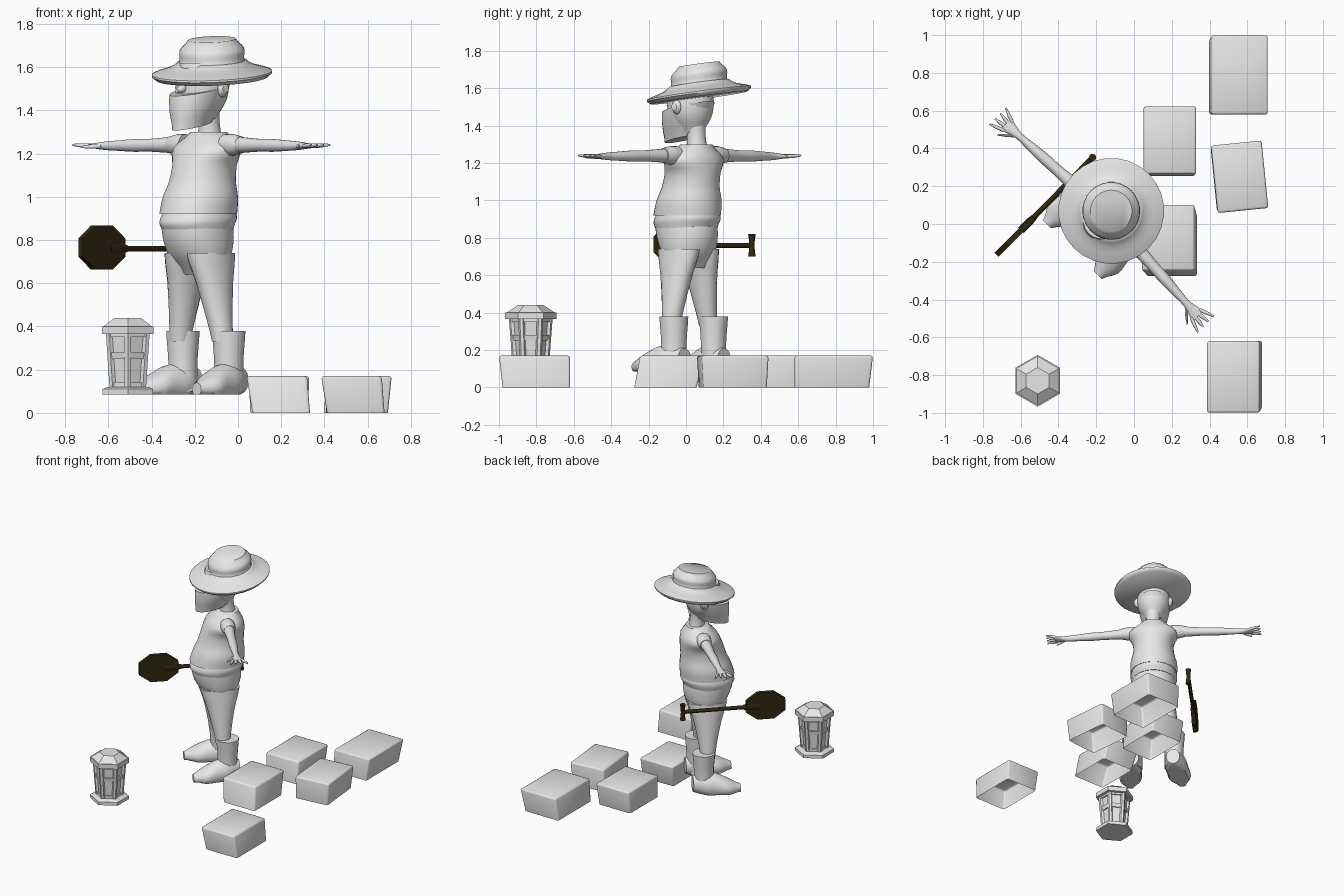
import bpy, bmesh
from math import sin, cos, pi, radians
from mathutils import Matrix, Vector

if "Cube" in bpy.data.objects:
    bpy.data.objects.remove(bpy.data.objects["Cube"], do_unlink=True)


def material(name, colour):
    mat = bpy.data.materials.new(name)
    mat.use_nodes = True
    mat.diffuse_color = (*colour, 1)
    shader = mat.node_tree.nodes["Principled BSDF"]
    shader.inputs["Base Color"].default_value = (*colour, 1)
    return mat


GREY = material("pale grey", (.8, .8, .8))
BROWN = material("dark brown", (.03, .02, .005))

# The figure is modelled facing -y, then turned an eighth of a circle
FIGURE = Matrix.Translation((-.17, .02, 0)) @ Matrix.Rotation(-pi / 4, 4, 'Z')
LANTERN = Matrix.Translation((-.51, -.83, 0))
GROUND = Matrix.Identity(4)


def finish(name, bm, place, mat, angle):
    """Turn the bmesh into a placed, coloured object; angle limits the smoothing."""
    bmesh.ops.recalc_face_normals(bm, faces=bm.faces)
    mesh = bpy.data.meshes.new(name)
    bm.to_mesh(mesh)
    bm.free()
    mesh.transform(place)
    mesh.materials.append(mat)
    obj = bpy.data.objects.new(name, mesh)
    bpy.context.collection.objects.link(obj)
    if angle:
        bpy.ops.object.select_all(action='DESELECT')
        obj.select_set(True)
        bpy.context.view_layer.objects.active = obj
        bpy.ops.object.shade_smooth_by_angle(angle=radians(angle))


def sample(values, fraction):
    """Read a smooth curve through evenly spaced values."""
    last = len(values) - 1
    place = fraction * last
    i = min(int(place), last - 1)
    t = place - i
    a, b, c, d = (values[min(max(k, 0), last)] for k in range(i - 1, i + 3))
    return b + t / 2 * (c - a + t * (2 * a - 5 * b + 4 * c - d + t * (3 * (b - c) + d - a)))


def tube(name, start, end, wide, deep=None, axis='Z', sides=20, steps=3, mirror=1,
         place=FIGURE, mat=GREY, angle=50, phase=0, lean=(0, 0), floor=0):
    """Skin ellipses from start to end; wide and deep list the radii on the way."""
    deep = deep or wide
    start, end = Vector(start), Vector(end)
    count = steps * (len(wide) - 1)
    bm = bmesh.new()
    loops = []
    for k in range(count + 1):
        f = k / count
        centre = start.lerp(end, f)
        a, b = sample(wide, f), sample(deep, f)
        loop = []
        for i in range(sides):
            turn = phase + 2 * pi * i / sides
            u, v = a * cos(turn), b * sin(turn)
            offset = {'X': (0, u, v), 'Y': (u, 0, v), 'Z': (u, v, 0)}[axis]
            p = centre + Vector(offset)
            p.z = max(p.z + lean[0] * p.x + lean[1] * p.y, floor)
            p.x *= mirror
            loop.append(bm.verts.new(p))
        loops.append(loop)
    for low, high in zip(loops, loops[1:]):
        for i in range(sides):
            bm.faces.new((low[i - 1], low[i], high[i], high[i - 1]))
    bm.faces.new(loops[0])
    bm.faces.new(loops[-1])
    finish(name, bm, place, mat, angle)


# Torso, waistband and hips
tube("shirt", (0, -.02, .92), (0, .05, 1.3), sides=28,
     wide=(.17, .17, .15, .15, .18, .09), deep=(.19, .18, .16, .15, .13, .08))
tube("neckline", (0, .05, 1.26), (0, .055, 1.3), wide=(.11, .1, .07), deep=(.09, .08, .06))
tube("waistband", (0, -.02, .85), (0, -.02, .94), wide=(.16, .17, .16),
     deep=(.17, .19, .17), sides=28, lean=(0, .08))
tube("hips", (0, 0, .64), (0, -.03, .9), wide=(.11, .15, .16, .16),
     deep=(.08, .14, .17, .17), sides=28)

# Head, face cloth and hat
tube("neck", (0, .06, 1.24), (0, .04, 1.45), wide=(.06, .05, .06))
tube("head", (0, 0, 1.36), (0, .01, 1.62), wide=(.06, .11, .12, .1), deep=(.08, .12, .13, .11))
tube("nose", (0, -.16, 1.49), (0, -.1, 1.51), wide=(.01, .02, .02), axis='Y', sides=10)
tube("face_cloth", (0, -.06, 1.34), (0, -.01, 1.5), wide=(.07, .1, .12),
     deep=(.11, .14, .16), sides=24, lean=(0, .2))
TILT = (-.07, .12)
tube("hat_brim", (0, .07, 1.54), (0, .07, 1.62), wide=(.26, .28, .2, .16), sides=28, lean=TILT)
tube("hat_crown", (0, .07, 1.58), (0, .07, 1.72), wide=(.17, .15, .15, .11), sides=28, lean=TILT)

for mirror, label in ((1, "left"), (-1, "right")):
    # Ear, sleeve edge, arm and hand
    tube(label + "_ear", (.1, .02, 1.5), (.14, .02, 1.5), wide=(.02, .03, .02),
         deep=(.03, .04, .02), axis='X', sides=12, mirror=mirror)
    tube(label + "_sleeve_edge", (.13, .03, 1.24), (.23, .03, 1.24), wide=(.05, .05, .04),
         axis='X', mirror=mirror)
    tube(label + "_arm", (.18, .03, 1.24), (.72, 0, 1.235), axis='X', sides=14, mirror=mirror,
         wide=(.04, .035, .03, .03, .025, .02, .04), deep=(.04, .035, .03, .03, .025, .02, .01))
    for finger in range(4):
        spread = (finger - 1.5) / 50
        tube(f"{label}_finger_{finger + 1}", (.7, spread, 1.235), (.78, 2 * spread, 1.24),
             wide=(.01, .01, .005), axis='X', sides=8, mirror=mirror)
    tube(label + "_thumb", (.64, -.01, 1.235), (.71, -.07, 1.23), wide=(.01, .01, .005),
         axis='X', sides=8, mirror=mirror)

    # Trouser leg and boot
    tube(label + "_trouser_leg", (.14, 0, .33), (.07, -.01, .74), wide=(.05, .06, .07, .08),
         deep=(.05, .07, .1, .14), mirror=mirror)
    tube(label + "_boot_shaft", (.15, .03, .1), (.15, .03, .38), wide=(.07, .07, .08),
         sides=12, angle=35, mirror=mirror)
    tube(label + "_boot_foot", (.15, .11, .15), (.19, -.22, .11), wide=(.05, .08, .08, .08, .03),
         deep=(.06, .09, .09, .06, .03), axis='Y', mirror=mirror, floor=.085)

# Shovel: eight-sided blade, socket, shaft and cross grip
BLADE_SIDE = dict(axis='X', sides=8, phase=pi / 8, steps=1, angle=0)
tube("shovel_blade", (-.28, -.385, .765), (-.25, -.385, .765), wide=(.15, .15),
     deep=(.11, .11), mat=BROWN, **BLADE_SIDE)
tube("shovel_socket", (-.265, -.34, .76), (-.265, -.2, .76), wide=(.02, .02, .01),
     deep=(.03, .03, .01), axis='Y', sides=8, mat=BROWN)
tube("shovel_shaft", (-.265, -.26, .76), (-.27, .2, .76), wide=(.014, .014),
     axis='Y', sides=10, mat=BROWN)
tube("shovel_grip", (-.27, .2, .7), (-.27, .2, .82), wide=(.02, .015, .015, .02),
     sides=8, mat=BROWN)


# Six-sided lantern, with rings, corner posts and a capped roof
def hexagon(name, bottom, top, *radii):
    tube("lantern_" + name, (0, 0, bottom), (0, 0, top), wide=radii, sides=6, steps=1,
         phase=pi / 2, angle=0, place=LANTERN)


hexagon("base", .085, .11, .135, .135)
hexagon("base_slope", .11, .12, .135, .11)
hexagon("core", .11, .37, .08, .1)
hexagon("lower_ring", .12, .14, .09, .09)
hexagon("middle_ring", .25, .28, .1, .105)
hexagon("upper_ring", .35, .37, .11, .11)
hexagon("eave", .365, .4, .137, .137)
hexagon("roof", .4, .44, .13, .07)
for corner in range(6):
    turn = pi / 2 + corner * pi / 3
    ray = Vector((cos(turn), sin(turn), 0))
    tube(f"lantern_post_{corner + 1}", ray * .08 + Vector((0, 0, .11)),
         ray * .1 + Vector((0, 0, .37)), wide=(.017, .017), sides=6, steps=1,
         phase=turn, angle=0, place=LANTERN)


# Paving stones: leaning shells with bevelled edges, open underneath
def stone(name, centre, size, shift, yaw=0):
    bm = bmesh.new()
    middle, turn = Vector(centre), Matrix.Rotation(yaw, 2)
    high, low = [], []
    for x, y in ((-1, -1), (1, -1), (1, 1), (-1, 1)):
        corner = turn @ Vector((x * size[0], y * size[1])) / 2
        high.append(bm.verts.new((*(middle + corner), .17)))
        low.append(bm.verts.new((*(middle + corner * .95 + Vector(shift)), 0)))
    bm.faces.new(high)
    for i in range(4):
        bm.faces.new((low[i - 1], low[i], high[i], high[i - 1]))
    edges = [e for e in bm.edges if not e.is_boundary]
    bmesh.ops.bevel(bm, geom=edges, offset=.012, segments=2, affect='EDGES', profile=.5)
    finish(name, bm, GROUND, GREY, 60)


stone("back_left_stone", (.56, .79), (.3, .42), (-.02, -.01))
stone("back_right_stone", (.19, .445), (.28, .36), (0, -.02))
stone("middle_left_stone", (.56, .25), (.27, .36), (-.01, 0), yaw=.1)
stone("middle_right_stone", (.18, -.07), (.28, .35), (.02, -.04))
stone("front_stone", (.525, -.81), (.28, .38), (.02, .01))
